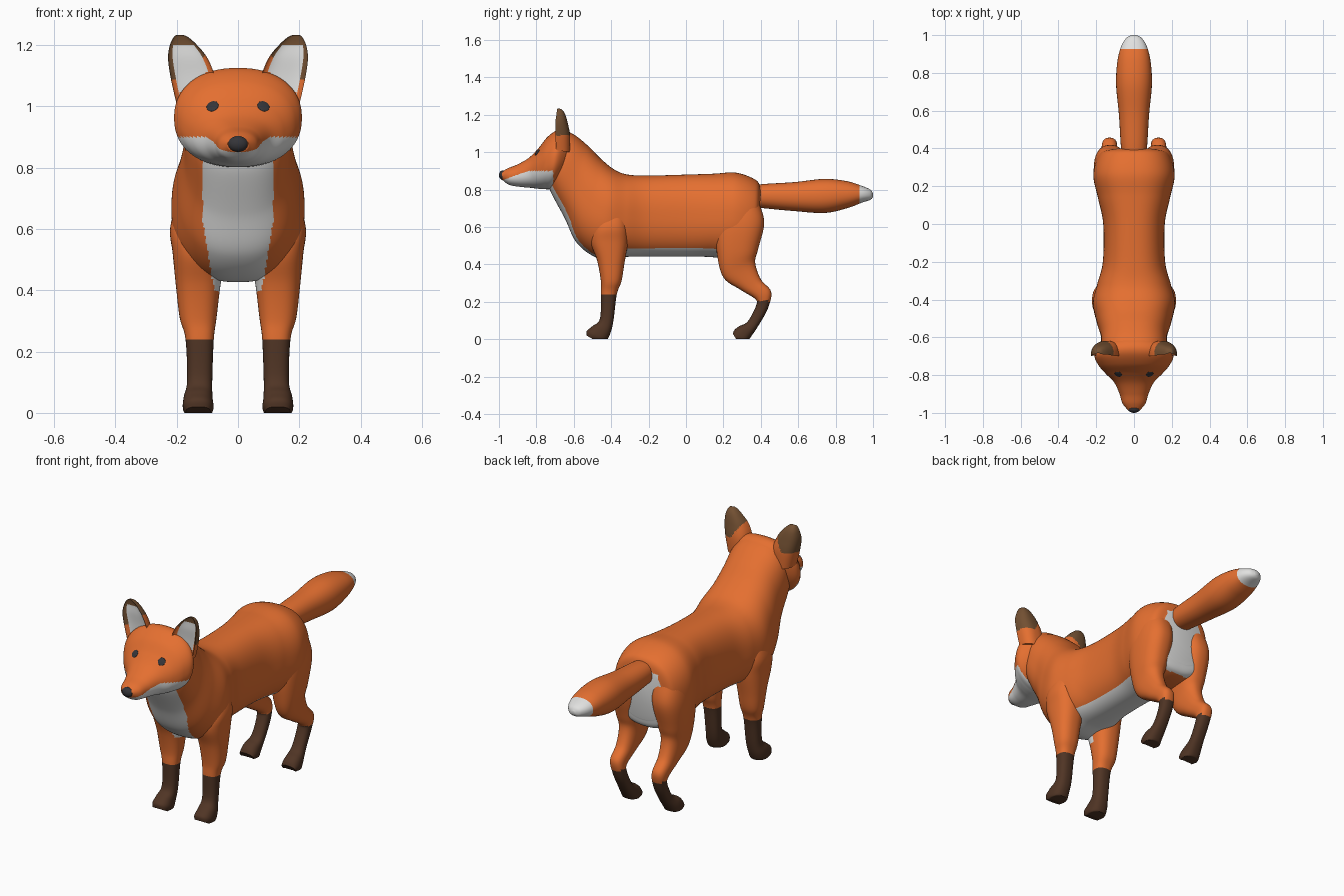
import bpy
import bmesh
from math import cos, sin, pi, radians
from mathutils import Vector
from mathutils.bvhtree import BVHTree

cube = bpy.data.objects.get("Cube")
if cube:
    bpy.data.objects.remove(cube, do_unlink=True)


def material(name, r, g, b):
    mat = bpy.data.materials.new(name)
    mat.use_nodes = True
    mat.diffuse_color = (r, g, b, 1)
    bsdf = next(n for n in mat.node_tree.nodes if n.type == "BSDF_PRINCIPLED")
    bsdf.inputs["Base Color"].default_value = (r, g, b, 1)
    bsdf.inputs["Roughness"].default_value = 0.9
    return mat


MATERIALS = [
    material("orange fur", 0.78, 0.16, 0.03),
    material("white fur", 0.75, 0.75, 0.74),
    material("dark brown fur", 0.08, 0.035, 0.018),
    material("ear brown fur", 0.17, 0.08, 0.032),
    material("nose charcoal", 0.035, 0.035, 0.04),
]
ORANGE, WHITE, BROWN, EAR_BROWN, CHARCOAL = range(len(MATERIALS))


def finish(bm, name):
    """Turn a bmesh into a smooth shaded object."""
    mesh = bpy.data.meshes.new(name)
    bm.to_mesh(mesh)
    for mat in MATERIALS:
        mesh.materials.append(mat)
    for poly in mesh.polygons:
        poly.use_smooth = True
    mesh.set_sharp_from_angle(angle=radians(50))
    obj = bpy.data.objects.new(name, mesh)
    bpy.context.scene.collection.objects.link(obj)
    return obj


def smooth_rings(rings, steps):
    """Catmull-Rom interpolation between the key rings."""
    out = []
    last = len(rings) - 1
    for i in range(last):
        keys = rings[max(i - 1, 0)], rings[i], rings[i + 1], rings[min(i + 2, last)]
        for k in range(steps):
            t = k / steps
            out.append([
                b + t * ((c - a) + t * ((2 * a - 5 * b + 4 * c - d)
                         + t * (3 * (b - c) + d - a))) / 2
                for a, b, c, d in zip(*keys)])
    return out + [rings[last]]


def loft(name, rings, rule, side=1, power=2.4, sides=48, steps=6, dish=None):
    """Skin rings given as (y, z of one edge, y, z of the other, centre x, half width).
    rule(centre, normal, across, along) picks the material of each face."""
    bm = bmesh.new()
    rows = []
    for ya, za, yb, zb, xc, w in smooth_rings(rings, steps):
        centre = Vector((xc, (ya + yb) / 2, (za + zb) / 2))
        half = Vector((0, (ya - yb) / 2, (za - zb) / 2))
        row = []
        for i in range(sides):
            c, s = (f(2 * pi * i / sides) for f in (cos, sin))
            u = abs(c) ** (2 / power) * (1 if c > 0 else -1)
            v = abs(s) ** (2 / power) * (1 if s > 0 else -1)
            if dish and v > 0:
                v *= -dish
            p = centre + half * v + Vector((w * u, 0, 0))
            row.append(bm.verts.new((p.x * side, p.y, max(p.z, 0))))
        rows.append(row)
    faces = []
    for a, b in zip(rows, rows[1:]):
        for i in range(sides):
            j = (i + 1) % sides
            ang = 2 * pi * (i + 0.5) / sides
            faces.append((bm.faces.new((a[i], a[j], b[j], b[i])), cos(ang), sin(ang)))
    for row in (rows[0], rows[-1]):
        faces.append((bm.faces.new(row), 1, -1))
    bmesh.ops.recalc_face_normals(bm, faces=bm.faces)
    bm.normal_update()
    for face, across, along in faces:
        face.material_index = rule(face.calc_center_median(), face.normal, across, along)
    tree = BVHTree.FromBMesh(bm)
    finish(bm, name)
    bm.free()
    return tree


def blob(name, location, size, colour, facing=None):
    """Small ellipsoid, optionally flattened against a surface normal."""
    bm = bmesh.new()
    bmesh.ops.create_uvsphere(bm, u_segments=20, v_segments=12, radius=1)
    for face in bm.faces:
        face.material_index = colour
    obj = finish(bm, name)
    bm.free()
    obj.location = location
    obj.scale = size
    if facing:
        obj.rotation_euler = facing.to_track_quat("Z", "Y").to_euler()


# Body and neck, from rump to head
def on_bib(p):
    return abs(p.x) < 0.115 - max(0, 0.62 - p.z) * 0.17


def body_rule(p, n, across, along):
    if p.y > 0.3:
        rear = n.y > 0.35 and abs(p.x) < 0.105 and p.z < 0.78
        return WHITE if rear else ORANGE
    if p.y < -0.33:
        return WHITE if along < 0 and on_bib(p) else ORANGE
    return WHITE if p.z < 0.485 and p.y < 0.19 else ORANGE


loft("body", [
    (0.40, 0.80, 0.385, 0.50, 0, 0.13),
    (0.375, 0.85, 0.36, 0.45, 0, 0.185),
    (0.27, 0.89, 0.25, 0.43, 0, 0.215),
    (0.15, 0.885, 0.12, 0.44, 0, 0.19),
    (0, 0.88, 0, 0.442, 0, 0.163),
    (-0.2, 0.875, -0.2, 0.442, 0, 0.165),
    (-0.31, 0.88, -0.33, 0.44, 0, 0.195),
    (-0.38, 0.905, -0.46, 0.43, 0, 0.217),
    (-0.45, 0.96, -0.58, 0.51, 0, 0.197),
    (-0.52, 1.03, -0.65, 0.65, 0, 0.176),
    (-0.585, 1.085, -0.72, 0.78, 0, 0.172),
    (-0.64, 1.115, -0.74, 0.84, 0, 0.16),
], body_rule, power=2.4, sides=160, steps=12)


# Head with white cheeks and jaw
def head_rule(p, n, across, along):
    limit = 0.90 - max(0, -0.845 - p.y) * 0.37
    return WHITE if p.y < -0.71 and p.z < limit else ORANGE


head_surface = loft("head", [
    (-0.58, 1.06, -0.63, 0.90, 0, 0.11),
    (-0.63, 1.115, -0.67, 0.84, 0, 0.175),
    (-0.68, 1.122, -0.715, 0.805, 0, 0.208),
    (-0.74, 1.082, -0.755, 0.802, 0, 0.188),
    (-0.79, 1.02, -0.795, 0.805, 0, 0.15),
    (-0.84, 0.97, -0.835, 0.81, 0, 0.106),
    (-0.90, 0.935, -0.89, 0.815, 0, 0.078),
    (-0.95, 0.915, -0.945, 0.825, 0, 0.062),
    (-0.985, 0.895, -0.98, 0.85, 0, 0.035),
], head_rule, power=2.25, sides=120, steps=14)
blob("nose", (0, -0.978, 0.877), (0.033, 0.022, 0.026), CHARCOAL)


# Tail with white tip
loft("tail", [
    (0.34, 0.82, 0.34, 0.71, 0, 0.06),
    (0.42, 0.83, 0.42, 0.70, 0, 0.07),
    (0.58, 0.84, 0.58, 0.685, 0, 0.08),
    (0.74, 0.857, 0.74, 0.675, 0, 0.095),
    (0.86, 0.845, 0.86, 0.70, 0, 0.088),
    (0.94, 0.82, 0.94, 0.73, 0, 0.068),
    (0.985, 0.80, 0.985, 0.745, 0, 0.04),
    (1, 0.78, 1, 0.76, 0, 0.012),
], lambda p, n, across, along: WHITE if p.y > 0.925 else ORANGE, power=2.2, steps=10)


# Paired parts
def front_leg_rule(p, n, across, along):
    if p.z < 0.24:
        return BROWN
    return WHITE if p.z > 0.4 and p.y < -0.4 and on_bib(p) else ORANGE


def hind_leg_rule(p, n, across, along):
    return BROWN if p.z < 0.205 else ORANGE


def ear_rule(p, n, across, along):
    x = abs(p.x)
    lining = along > 0 and abs(across) < 0.72 and p.z < 1.2
    if lining and p.z > 1.11 - (x - 0.105) * 0.8:
        return WHITE
    return EAR_BROWN if p.z > 1.09 + max(0, 0.16 - x) * 1.5 else ORANGE


FRONT_LEG = [
    (-0.43, 0.80, -0.37, 0.81, 0.10, 0.05),
    (-0.47, 0.70, -0.33, 0.72, 0.115, 0.075),
    (-0.50, 0.60, -0.31, 0.61, 0.13, 0.091),
    (-0.51, 0.52, -0.31, 0.52, 0.127, 0.086),
    (-0.475, 0.42, -0.33, 0.40, 0.13, 0.072),
    (-0.455, 0.31, -0.345, 0.31, 0.13, 0.06),
    (-0.455, 0.24, -0.37, 0.24, 0.125, 0.046),
    (-0.46, 0.11, -0.388, 0.10, 0.125, 0.041),
    (-0.50, 0.07, -0.405, 0.03, 0.13, 0.047),
    (-0.53, 0.045, -0.43, -0.01, 0.13, 0.05),
    (-0.532, 0.02, -0.48, -0.01, 0.13, 0.04),
]
HIND_LEG = [
    (0.22, 0.80, 0.35, 0.81, 0.10, 0.06),
    (0.18, 0.72, 0.39, 0.73, 0.115, 0.08),
    (0.155, 0.60, 0.418, 0.62, 0.125, 0.088),
    (0.165, 0.46, 0.385, 0.48, 0.13, 0.075),
    (0.20, 0.33, 0.37, 0.41, 0.13, 0.056),
    (0.29, 0.265, 0.40, 0.32, 0.13, 0.045),
    (0.37, 0.215, 0.455, 0.255, 0.13, 0.04),
    (0.375, 0.18, 0.44, 0.17, 0.125, 0.036),
    (0.33, 0.095, 0.395, 0.085, 0.125, 0.036),
    (0.285, 0.07, 0.345, 0.01, 0.13, 0.045),
    (0.26, 0.05, 0.32, -0.02, 0.13, 0.048),
    (0.25, 0.03, 0.275, -0.01, 0.13, 0.042),
]
EAR = [
    (-0.77, 1.02, -0.62, 1.00, 0.135, 0.066),
    (-0.775, 1.10, -0.62, 1.09, 0.148, 0.072),
    (-0.765, 1.16, -0.632, 1.155, 0.164, 0.064),
    (-0.74, 1.20, -0.645, 1.20, 0.178, 0.044),
    (-0.72, 1.225, -0.66, 1.225, 0.186, 0.024),
    (-0.70, 1.233, -0.675, 1.233, 0.19, 0.01),
]
for label, side in (("left", 1), ("right", -1)):
    loft(label + "_front_leg", FRONT_LEG, front_leg_rule, side)
    loft(label + "_hind_leg", HIND_LEG, hind_leg_rule, side)
    loft(label + "_ear", EAR, ear_rule, side, power=2.6, sides=96, steps=12, dish=0.3)
    spot, normal, _, _ = head_surface.ray_cast(
        Vector((side * 0.083, -2, 1)), Vector((0, 1, 0)))
    blob(label + "_eye", spot, (0.02, 0.021, 0.004), CHARCOAL, normal)
